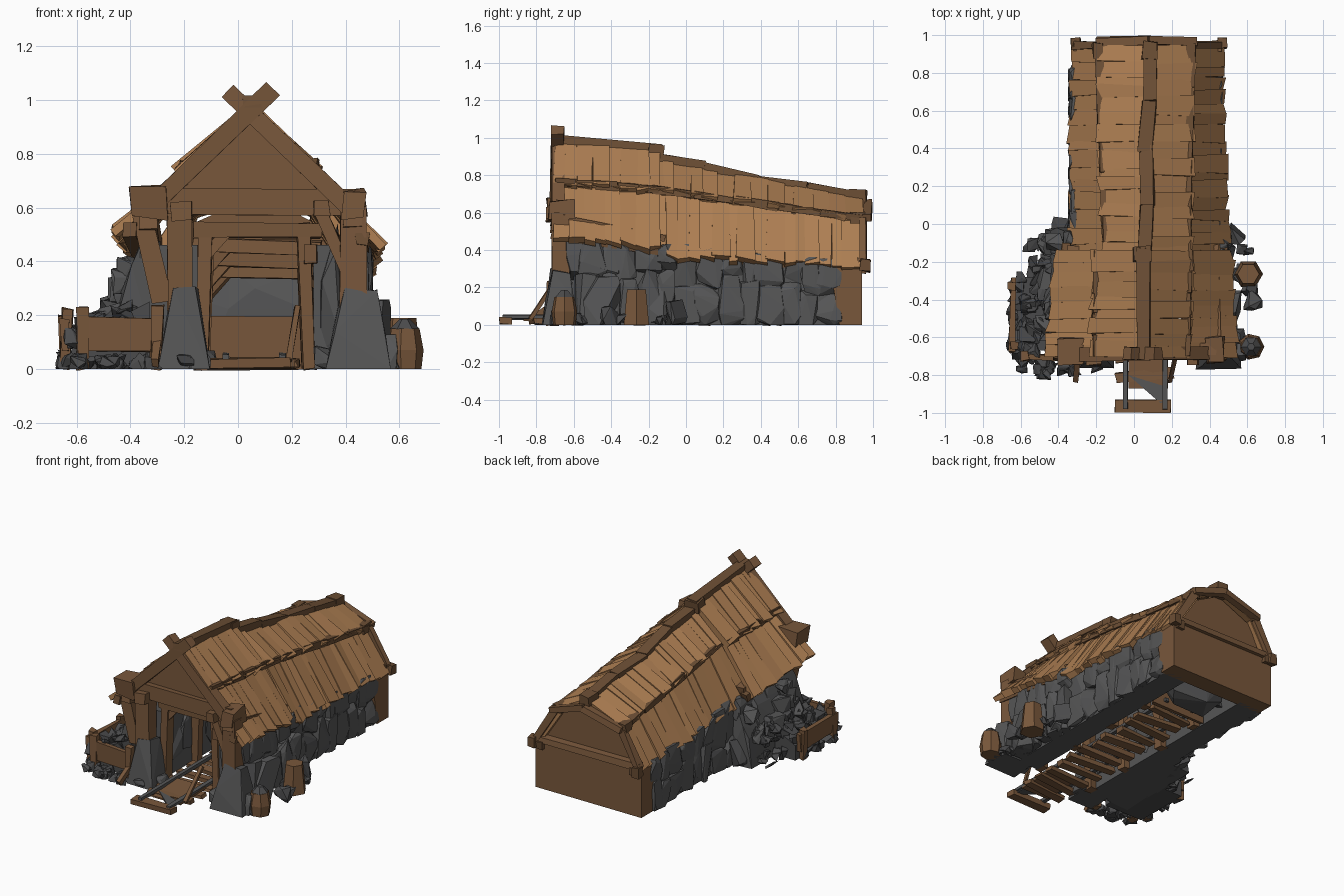
import bpy, bmesh, random, math
from mathutils import Vector as V
random.seed(7)
R = random.uniform

def material(name, c):
    m = bpy.data.materials.new(name)
    m.diffuse_color = (*c, 1)
    return m
ROOF = material("roof plank wood", (0.42, 0.21, 0.085))
WOOD = material("timber", (0.19, 0.096, 0.044))
DARK = material("dark timber", (0.15, 0.077, 0.035))
STONE = material("stone", (0.092, 0.092, 0.093))
COAL = material("dark rubble", (0.07, 0.07, 0.072))

def finish(bm, name, mat):
    bmesh.ops.recalc_face_normals(bm, faces=bm.faces)
    me = bpy.data.meshes.new(name)
    bm.to_mesh(me)
    bm.free()
    me.materials.append(mat)
    bpy.context.collection.objects.link(bpy.data.objects.new(name, me))

def hull(bm, pts):
    vs = [bm.verts.new(p) for p in pts]
    r = bmesh.ops.convex_hull(bm, input=vs)
    junk = {g for g in r["geom_interior"] + r["geom_unused"] if isinstance(g, bmesh.types.BMVert)}
    bmesh.ops.delete(bm, geom=list(junk), context='VERTS')

def hexa(bm, a, b):
    """solid between two matching quads"""
    v = [bm.verts.new(p) for p in a + b]
    for f in ((0, 1, 2, 3), (7, 6, 5, 4), (0, 4, 5, 1), (1, 5, 6, 2), (2, 6, 7, 3), (3, 7, 4, 0)):
        bm.faces.new([v[i] for i in f])

def beam(bm, p, q, w, h, j=0.006, taper=1.0):
    """hand-hewn beam from p to q"""
    p, q = V(p), V(q)
    d = (q - p).normalized()
    up = V((0, 1, 0)) if abs(d.z) > 0.6 else V((0, 0, 1))
    s = d.cross(up).normalized()
    u = s.cross(d)
    ring = lambda c, k: [c + s * (w / 2 * k * x) + u * (h / 2 * k * y) + V((R(-j, j), R(-j, j), R(-j, j)))
                         for x, y in ((-1, -1), (1, -1), (1, 1), (-1, 1))]
    hexa(bm, ring(p, 1), ring(q, taper))

def box(bm, x0, x1, y0, y1, z0, z1, j=0.0):
    yc, zc = (y0 + y1) / 2, (z0 + z1) / 2
    beam(bm, (x0, yc, zc), (x1, yc, zc), y1 - y0, z1 - z0, j)

def rock(bm, c, s, n=14):
    pts = []
    for _ in range(n):
        d = V((R(-1, 1), R(-1, 1), R(-1, 1)))
        d /= max(abs(d.x), abs(d.y), abs(d.z)) ** 0.75
        pts.append(V((c[0] + d.x * s[0], c[1] + d.y * s[1], max(0, c[2] + d.z * s[2]))))
    hull(bm, pts)

def lerp(a, b, t):
    return a + (b - a) * t

# ---- roof: overlapping ragged plank courses, each section given by end profiles
def roof_section(name, y0, y1, front, back):
    bm, strips = bmesh.new(), bmesh.new()
    L = y1 - y0
    for side in (0, 1):
        pr = lambda i, t: V((lerp(front[side][i][0], back[side][i][0], t), lerp(y0, y1, t),
                             lerp(front[side][i][1], back[side][i][1], t)))
        for course in (1, 0):
            t = 0.0
            while t < 1:
                t2 = min(1, t + R(0.04, 0.1) / L)
                if 1 - t2 < 0.04 / L:
                    t2 = 1
                k = R(-0.02, 0.06) if course else R(0.02, 0.07)
                tilt = R(-0.035, 0.035)
                lift = (0.0 if course else 0.02) + R(-0.003, 0.008)
                low = [pr(course, s).lerp(pr(course + 1, s), 1 + k + e) for s, e in ((t, tilt), (t2, -tilt))]
                top = [pr(course, s) for s in (t, t2)]
                n = (top[1] - top[0]).cross(low[0] - top[0]).normalized()
                n = n if n.z > 0 else -n
                low[0].y += R(-0.012, 0.004)
                low[1].y += R(-0.004, 0.012)
                q = [top[0], top[1], low[1], low[0]]
                up = [0, R(0, .006), R(0, .02), R(0, .02)]
                hexa(bm, [p + n * (lift + up[i]) for i, p in enumerate(q)], [p + n * (lift - 0.03) for p in q])
                t = t2
        # dark batten over the course joint
        N = 5
        for k in range(N):
            off = V((0, 0, 0.012))
            beam(strips, pr(1, k / N) + off, pr(1, (k + 1) / N) + off, 0.045, 0.04, 0.008)
        # eave purlin
        inn = (1, -1)[side]
        beam(strips, pr(2, 0) + V((0.07 * inn, -0.02, 0)), pr(2, 1) + V((0.04 * inn, 0.03, -0.01)), 0.05, 0.05)
    finish(bm, name + "_roof_planks", ROOF)
    finish(strips, name + "_roof_battens", DARK)

roof_section("front", -0.70, -0.14,
             (((0.05, 0.975), (-0.20, 0.745), (-0.475, 0.52)), ((0.05, 0.975), (0.27, 0.75), (0.53, 0.485))),
             (((0.05, 0.93), (-0.19, 0.72), (-0.40, 0.43)), ((0.05, 0.93), (0.29, 0.715), (0.51, 0.405))))
roof_section("rear", -0.18, 0.94,
             (((0.06, 0.88), (-0.14, 0.71), (-0.34, 0.38)), ((0.06, 0.88), (0.28, 0.71), (0.49, 0.38))),
             (((0.08, 0.67), (-0.18, 0.56), (-0.32, 0.32)), ((0.08, 0.67), (0.30, 0.56), (0.465, 0.31))))

# ---- ridge beams and end blocks
bm = bmesh.new()
beam(bm, (0.05, -0.72, 0.995), (0.05, -0.13, 0.945), 0.07, 0.04)
pts = [(0.06, -0.15, 0.895), (0.07, 0.1, 0.85), (0.06, 0.38, 0.775), (0.08, 0.65, 0.74), (0.085, 0.95, 0.685)]
for a, b in zip(pts, pts[1:]):
    beam(bm, a, b, 0.075, 0.045)
beam(bm, (0.045, -0.2, 0.93), (0.045, -0.12, 0.92), 0.1, 0.07)
beam(bm, (0.08, 0.87, 0.68), (0.085, 0.965, 0.675), 0.08, 0.09)
for x in (-0.19, 0.30):
    beam(bm, (x, 0.88, 0.575), (x, 0.955, 0.575), 0.06, 0.055)
for x in (-0.31, 0.465):
    beam(bm, (x, 0.93, 0.32), (x, 0.985, 0.315), 0.05, 0.065)
finish(bm, "ridge_beams", DARK)

# ---- front timber frame
bm = bmesh.new()
beam(bm, (-0.35, -0.69, 0.575), (0.13, -0.69, 1.04), 0.065, 0.07)
beam(bm, (0.45, -0.685, 0.565), (-0.035, -0.685, 1.03), 0.065, 0.07)
box(bm, -0.36, 0.44, -0.70, -0.63, 0.575, 0.665, 0.006)
box(bm, -0.40, -0.27, -0.74, -0.60, 0.56, 0.685, 0.01)
box(bm, 0.385, 0.475, -0.74, -0.60, 0.56, 0.665, 0.01)
box(bm, -0.25, -0.17, -0.745, -0.60, 0.55, 0.62, 0.006)
box(bm, 0.28, 0.34, -0.745, -0.60, 0.57, 0.625, 0.006)
beam(bm, (-0.215, -0.67, 0.2), (-0.22, -0.67, 0.58), 0.10, 0.09)
beam(bm, (-0.28, -0.67, 0.25), (-0.355, -0.67, 0.58), 0.07, 0.07)
beam(bm, (0.43, -0.67, 0.2), (0.43, -0.67, 0.60), 0.095, 0.09)
beam(bm, (0.42, -0.68, 0.33), (0.31, -0.68, 0.58), 0.05, 0.05)
for x in (-0.33, 0.43):  # wall plates
    beam(bm, (x, -0.72, 0.56), (x * 0.95, -0.12, 0.44), 0.07, 0.07)
finish(bm, "front_frame", WOOD)

# ---- gable panels
bm = bmesh.new()
tri = lambda y, ps, t: hull(bm, [(x, y + d, z) for x, z in ps for d in (0, t)])
tri(-0.66, ((-0.27, 0.62), (0.37, 0.62), (0.05, 0.94)), 0.03)
tri(0.88, ((-0.29, 0.28), (0.45, 0.28), (0.29, 0.54), (0.08, 0.65), (-0.17, 0.54)), 0.03)
finish(bm, "gable_panels", WOOD)

# ---- rear timber box with its beams
bm = bmesh.new()
hull(bm, [(x, y, z) for x in (-0.325, 0.465) for y, z in ((0.82, 0), (0.94, 0), (0.77, 0.31), (0.94, 0.32))])
beam(bm, (-0.32, 0.94, 0.345), (0.46, 0.94, 0.335), 0.04, 0.045)
beam(bm, (-0.20, 0.965, 0.57), (0.08, 0.975, 0.65), 0.045, 0.04)
beam(bm, (0.33, 0.965, 0.57), (0.08, 0.975, 0.65), 0.045, 0.04)
beam(bm, (-0.19, 0.945, 0.56), (-0.31, 0.945, 0.33), 0.04, 0.04)
beam(bm, (0.31, 0.945, 0.56), (0.455, 0.945, 0.33), 0.04, 0.04)
finish(bm, "rear_box", WOOD)

# ---- stone walls: solid core faced with rough slabs
bm = bmesh.new()
for xi, xo in ((-0.15, -0.315), (0.28, 0.44)):
    lo, hi = min(xi, xo), max(xi, xo)
    hull(bm, [(x, y, z) for x in (lo, hi) for y, z in ((-0.6, 0), (0.85, 0), (-0.6, 0.46), (0.85, 0.31))])
    y = -0.57
    sg = 1 if xo > 0 else -1
    while y < 0.78:
        w = R(0.07, 0.13)
        top = lerp(0.46, 0.32, (y + 0.6) / 1.45)
        split = top * R(0.4, 0.7)
        wide = 0.03 if y < -0.1 else 0
        rock(bm, (xo + sg * wide, y + w / 2, split / 2), (0.035 + wide / 2, w * 0.7, split * 0.58), 26)
        rock(bm, (xo + sg * wide * 0.6, y + w / 2 + R(-.02, .02), (split + top) / 2),
             (0.03 + wide / 2, w * 0.75, (top - split) * 0.62), 26)
        y += w * 1.1
# tunnel end and inner rough faces
rock(bm, (0.07, 0.62, 0.2), (0.24, 0.1, 0.2), 30)
for k in range(9):
    for x in (-0.16, 0.30):
        rock(bm, (x, -0.45 + k * 0.13, R(0.12, 0.3)), (0.035, 0.09, 0.13), 14)
finish(bm, "stone_walls", STONE)

# ---- stone footings under the front posts and boulders banked on the sides
bm = bmesh.new()
for x, w, z, lean in ((-0.20, 0.075, 0.29, -0.01), (0.45, 0.10, 0.29, 0.0)):
    hull(bm, [(x + lean * h + sx * w * k + R(-.012, .012), -0.67 + sy * 0.08 * k + R(-.01, .01),
               h + (R(-.02, .02) if h else 0))
              for k, h in ((1.15, 0), (0.9, z * 0.5), (0.6, z)) for sx in (-1, 1) for sy in (-1, 0.9)])
for c, s in (((-0.11, -0.66, 0.03), (0.04, 0.05, 0.04)), ((0.33, -0.66, 0.05), (0.05, 0.06, 0.05)),
             ((0.55, -0.68, 0.05), (0.05, 0.05, 0.08)), ((0.35, -0.58, 0.3), (0.05, 0.06, 0.24)),
             ((0.42, -0.55, 0.38), (0.07, 0.1, 0.17)), ((0.50, -0.45, 0.12), (0.07, 0.1, 0.14)),
             ((0.48, -0.15, 0.12), (0.06, 0.1, 0.14))):
    rock(bm, c, s, 20)
for y, w, h in ((-0.53, 0.09, 0.54), (-0.38, 0.09, 0.50), (-0.24, 0.09, 0.47), (-0.1, 0.09, 0.40)):
    hull(bm, [(-0.28 - x + R(-.012, .012), y + sy * w * k + R(-.02, .02), z * h + (R(-.02, .02) if z else 0))
              for x, k, z in ((0.19, 1, 0), (0.17, .9, .45), (0.12, .8, .72), (0.05, .6, 1), (0, 1, 0))
              for sy in (-1, 1)])
for _ in range(9):
    z = R(0.2, 0.42)
    rock(bm, (lerp(-0.47, -0.37, (z - 0.2) / 0.22), R(-0.58, -0.08), z), (0.055, 0.06, 0.06))
finish(bm, "stone_footings", STONE)

# ---- tunnel support frames
bm = bmesh.new()
for y, top in ((-0.58, 0.54), (-0.25, 0.48), (0.1, 0.43), (0.42, 0.39)):
    beam(bm, (-0.135, y, 0), (-0.12, y, top), 0.055, 0.06)
    beam(bm, (0.265, y, 0), (0.245, y, top), 0.05, 0.06)
    beam(bm, (-0.17, y, top - 0.02), (0.31, y, top - 0.03), 0.06, 0.05)
    beam(bm, (-0.12, y, top - 0.12), (-0.04, y, top - 0.03), 0.04, 0.04)
box(bm, -0.13, 0.26, 0.48, 0.51, 0.0, 0.19, 0.008)
beam(bm, (0.27, -0.6, 0.39), (0.27, -0.6, 0.46), 0.05, 0.05)
finish(bm, "tunnel_frames", WOOD)

# ---- track: sleepers and ramp boards, then rails
bm = bmesh.new()
beam(bm, (-0.10, -0.965, 0.02), (0.195, -0.965, 0.022), 0.065, 0.035, 0.004)
for k in range(12):
    y = -0.80 + k * 0.11
    a = R(-.02, .02)
    beam(bm, (-0.10 + R(-.02, .02), y + a, 0.02), (0.21 + R(-.02, .02), y - a, 0.02), 0.055, 0.028)
hull(bm, [(x, y, z) for x in (-0.03, 0.18) for y, z in ((-0.87, 0.02), (-0.60, 0.03), (-0.87, 0.03), (-0.60, 0.045))])
beam(bm, (0.19, -0.83, 0.03), (0.22, -0.70, 0.23), 0.02, 0.02, 0.003)
finish(bm, "track_sleepers", WOOD)
bm = bmesh.new()
for x in (-0.045, 0.165):
    beam(bm, (x, -0.98, 0.042), (x, 0.52, 0.05), 0.024, 0.022, 0.002)
hull(bm, [(x, y, z) for x, y in ((-0.03, -0.80), (0.165, -0.97), (0.165, -0.86)) for z in (0.025, 0.038)])
finish(bm, "track_rails", STONE)

# ---- bin on the left
bm = bmesh.new()
for x, y, h, w in ((-0.645, -0.64, 0.225, 0.04), (-0.575, -0.70, 0.23, 0.045), (-0.305, -0.73, 0.235, 0.04), (-0.645, -0.33, 0.2, 0.04)):
    beam(bm, (x, y, 0), (x + R(-.01, .01), y, h), w, w)
beam(bm, (-0.60, -0.70, 0.13), (-0.29, -0.715, 0.125), 0.03, 0.125)
beam(bm, (-0.645, -0.68, 0.125), (-0.64, -0.29, 0.12), 0.03, 0.12)
beam(bm, (-0.31, -0.83, 0.02), (-0.30, -0.72, 0.10), 0.025, 0.03)
finish(bm, "rubble_bin", WOOD)

# ---- loose rubble
bm = bmesh.new()
for _ in range(80):
    x, y = R(-0.62, -0.40), R(-0.68, -0.10)
    if x < -0.53 and y > -0.28:
        continue
    s = R(0.028, 0.05)
    z = max(0.03, R(0.75, 1) * lerp(0.13, 0.27, (x + 0.62) / 0.22))
    rock(bm, (x, y, z), (s, s, s), 10)
hull(bm, [(x, y, z) for x, z in ((-0.62, 0), (-0.62, 0.1), (-0.33, 0), (-0.33, 0.25)) for y in (-0.67, -0.28)])
for _ in range(24):
    s = R(0.022, 0.042)
    rock(bm, (R(-0.60, -0.17), R(-0.80, -0.71), s * 0.6), (s, s, s), 10)
for x0, x1, y0, y1, n in ((-0.685, -0.63, -0.68, -0.3, 9), (-0.6, -0.42, -0.3, -0.08, 10), (0.47, 0.62, -0.72, -0.1, 16)):
    for _ in range(n):
        s = R(0.025, 0.045)
        rock(bm, (R(x0 + s, x1), R(y0, y1), s * 0.7), (s, s, s), 10)
for c, s in (((0.54, -0.05, 0.06), (0.05, 0.06, 0.08)), ((0.63, -0.40, 0.04), (0.05, 0.06, 0.06)),
             ((-0.39, -0.02, 0.08), (0.05, 0.06, 0.1))):
    rock(bm, c, s)
finish(bm, "loose_rubble", COAL)

# ---- tree stumps / tubs on the right
def prism(bm, x, y, r0, r1, z0, z1, n=7):
    hull(bm, [(x + r * math.cos(a * math.tau / n), y + r * math.sin(a * math.tau / n), z)
              for r, z in ((r0, z0), (r1, z1)) for a in range(n)])
bm = bmesh.new()
prism(bm, 0.605, -0.265, 0.078, 0.058, 0, 0.19, 6)
prism(bm, 0.62, -0.65, 0.062, 0.07, 0, 0.07)
prism(bm, 0.62, -0.65, 0.07, 0.055, 0.07, 0.15)
finish(bm, "stumps", WOOD)
bm = bmesh.new()
prism(bm, 0.62, -0.65, 0.055, 0.02, 0.149, 0.185, 6)
finish(bm, "stump_filling", COAL)
